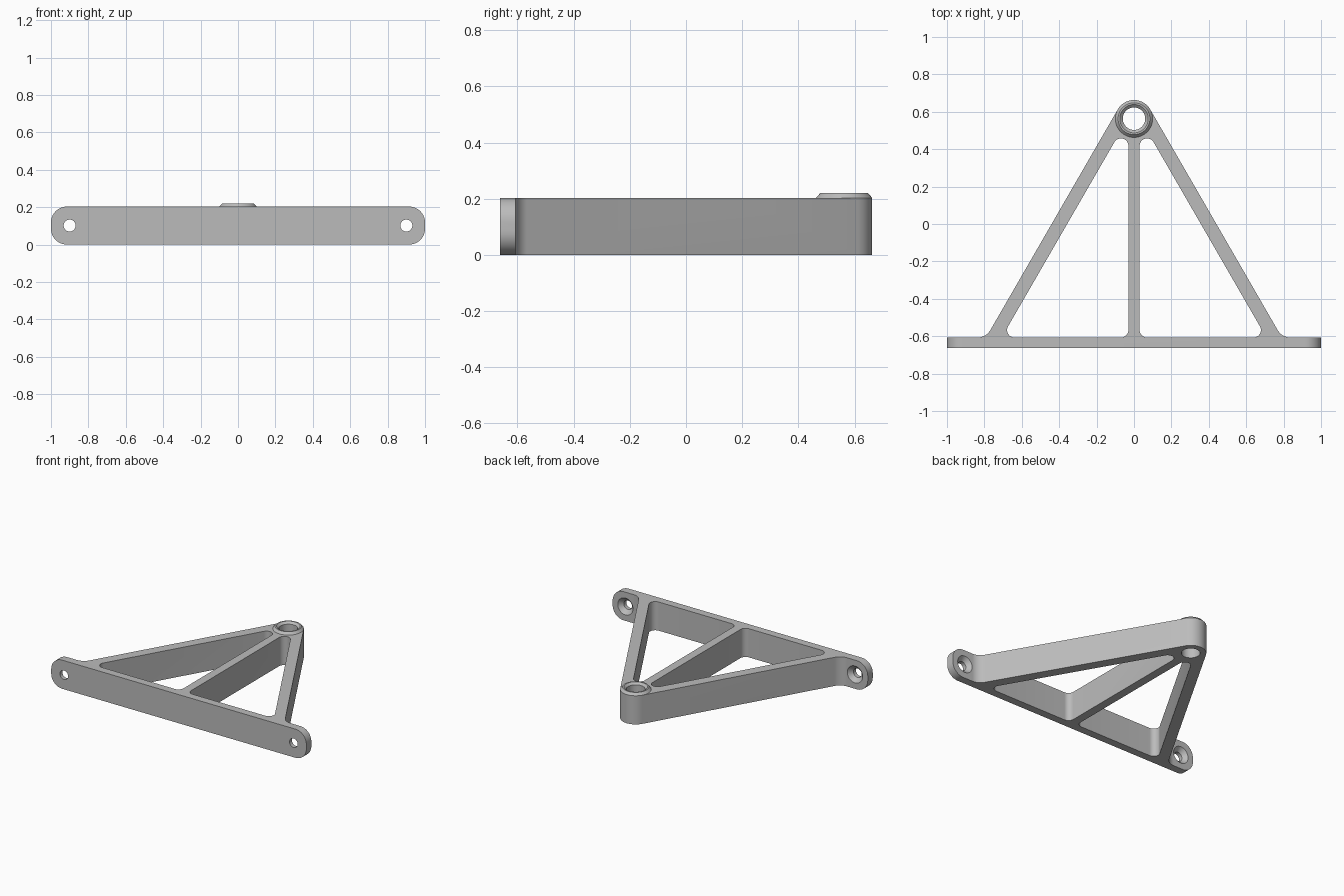
import bpy, bmesh, math
from mathutils import Vector, Matrix

cube = bpy.data.objects.get("Cube")
if cube:
    bpy.data.objects.remove(cube)

HEIGHT = 0.203
FRONT, PLATE_BACK = -0.663, -0.607
PIVOT_Y = 0.563
SLOPE = math.tan(math.radians(30))

grey = bpy.data.materials.new("bracket grey")
grey.use_nodes = True
colour = (0.5, 0.5, 0.5, 1)
grey.diffuse_color = colour
grey.node_tree.nodes["Principled BSDF"].inputs["Base Color"].default_value = colour

UPRIGHT = Matrix.Rotation(math.radians(90), 4, "X")


def fillet(corners, steps=12):
    """Round each (x, y, radius) corner of a polygon with an arc."""
    points = []
    for i, (x, y, r) in enumerate(corners):
        p = Vector((x, y, 0))
        if not r:
            points.append(p)
            continue
        u = (Vector((*corners[i - 1][:2], 0)) - p).normalized()
        v = (Vector((*corners[(i + 1) % len(corners)][:2], 0)) - p).normalized()
        half = u.angle(v) / 2
        centre = p + (u + v).normalized() * r / math.sin(half)
        a = p + u * r / math.tan(half) - centre
        b = p + v * r / math.tan(half) - centre
        points += [centre + a.slerp(b, k / steps).normalized() * r
                   for k in range(steps + 1)]
    return points


def finish(bm, name, matrix=Matrix()):
    bmesh.ops.recalc_face_normals(bm, faces=bm.faces)
    bm.transform(matrix)
    mesh = bpy.data.meshes.new(name)
    bm.to_mesh(mesh)
    bm.free()
    mesh.materials.append(grey)
    obj = bpy.data.objects.new(name, mesh)
    bpy.context.collection.objects.link(obj)
    return obj


def prism(name, points, low, high, matrix=Matrix()):
    bm = bmesh.new()
    bottom = [bm.verts.new((p.x, p.y, low)) for p in points]
    top = [bm.verts.new((p.x, p.y, high)) for p in points]
    bm.faces.new(bottom[::-1])
    bm.faces.new(top)
    for k in range(len(points)):
        bm.faces.new((bottom[k - 1], bottom[k], top[k], top[k - 1]))
    return finish(bm, name, matrix)


def lathe(name, profile, centre, matrix=Matrix(), capped=False, sides=48):
    """Turn a (radius, z) profile around a vertical axis."""
    bm = bmesh.new()
    rings = []
    for r, z in profile:
        angles = [math.tau * k / sides for k in range(sides)]
        rings.append([bm.verts.new((centre[0] + r * math.cos(a),
                                    centre[1] + r * math.sin(a), z)) for a in angles])
    for lower, upper in zip(rings, rings[1:]):
        for k in range(sides):
            n = (k + 1) % sides
            bm.faces.new((lower[k], lower[n], upper[n], upper[k]))
    if capped:
        bm.faces.new(rings[0][::-1])
        bm.faces.new(rings[-1])
    return finish(bm, name, matrix)


def boolean(target, tool, operation):
    mod = target.modifiers.new(tool.name, "BOOLEAN")
    mod.operation, mod.solver, mod.object = operation, "EXACT", tool
    bpy.context.view_layer.update()
    graph = bpy.context.evaluated_depsgraph_get()
    baked = bpy.data.meshes.new_from_object(target.evaluated_get(graph))
    target.modifiers.clear()
    target.data = baked
    bpy.data.objects.remove(tool)


# Frame: mounting plate and two arms meeting around the pivot
apex = PIVOT_Y + 0.2
foot = (apex - PLATE_BACK) * SLOPE
frame = prism("bracket_frame", fillet([
    (-1, FRONT, 0), (1, FRONT, 0), (1, PLATE_BACK, 0), (foot, PLATE_BACK, 0.08),
    (0, apex, 0.1), (-foot, PLATE_BACK, 0.08), (-1, PLATE_BACK, 0)]), 0, HEIGHT)

# Rounded plate ends
ends = prism("end_rounding", fillet([
    (-1, 0, 0.085), (1, 0, 0.085), (1, HEIGHT, 0.085), (-1, HEIGHT, 0.085)]),
    -1, 1, UPRIGHT)
boolean(frame, ends, "INTERSECT")

# Triangular openings either side of the centre rib, and the screw holes
rib, tip = 0.03, 0.567
corner = rib + (tip - PLATE_BACK) * SLOPE
for side in (-1, 1):
    window = prism("window_cutter", fillet([
        (side * rib, PLATE_BACK, 0.04), (side * corner, PLATE_BACK, 0.04),
        (side * rib, tip, 0.04)]), -0.1, 0.4)
    boolean(frame, window, "DIFFERENCE")
    screw = lathe("screw_cutter", [
        (0.06, 0.56), (0.06, -PLATE_BACK), (0.032, 0.635), (0.032, 0.7)],
        (side * 0.9, HEIGHT / 2), UPRIGHT, capped=True)
    boolean(frame, screw, "DIFFERENCE")

# Pivot bore
bore = lathe("bore_cutter", [(0.06, -0.1), (0.06, 0.4)], (0, PIVOT_Y), capped=True)
boolean(frame, bore, "DIFFERENCE")

# Raised collar with chamfered rims on the pivot
collar = lathe("pivot_collar", [
    (0.1, HEIGHT), (0.085, 0.22), (0.076, 0.22), (0.06, 0.206), (0.06, HEIGHT)],
    (0, PIVOT_Y))

# Smooth rounded walls, keep edges sharp
bpy.ops.object.select_all(action="DESELECT")
for obj in (frame, collar):
    obj.select_set(True)
bpy.context.view_layer.objects.active = frame
bpy.ops.object.shade_smooth_by_angle(angle=math.radians(25))
